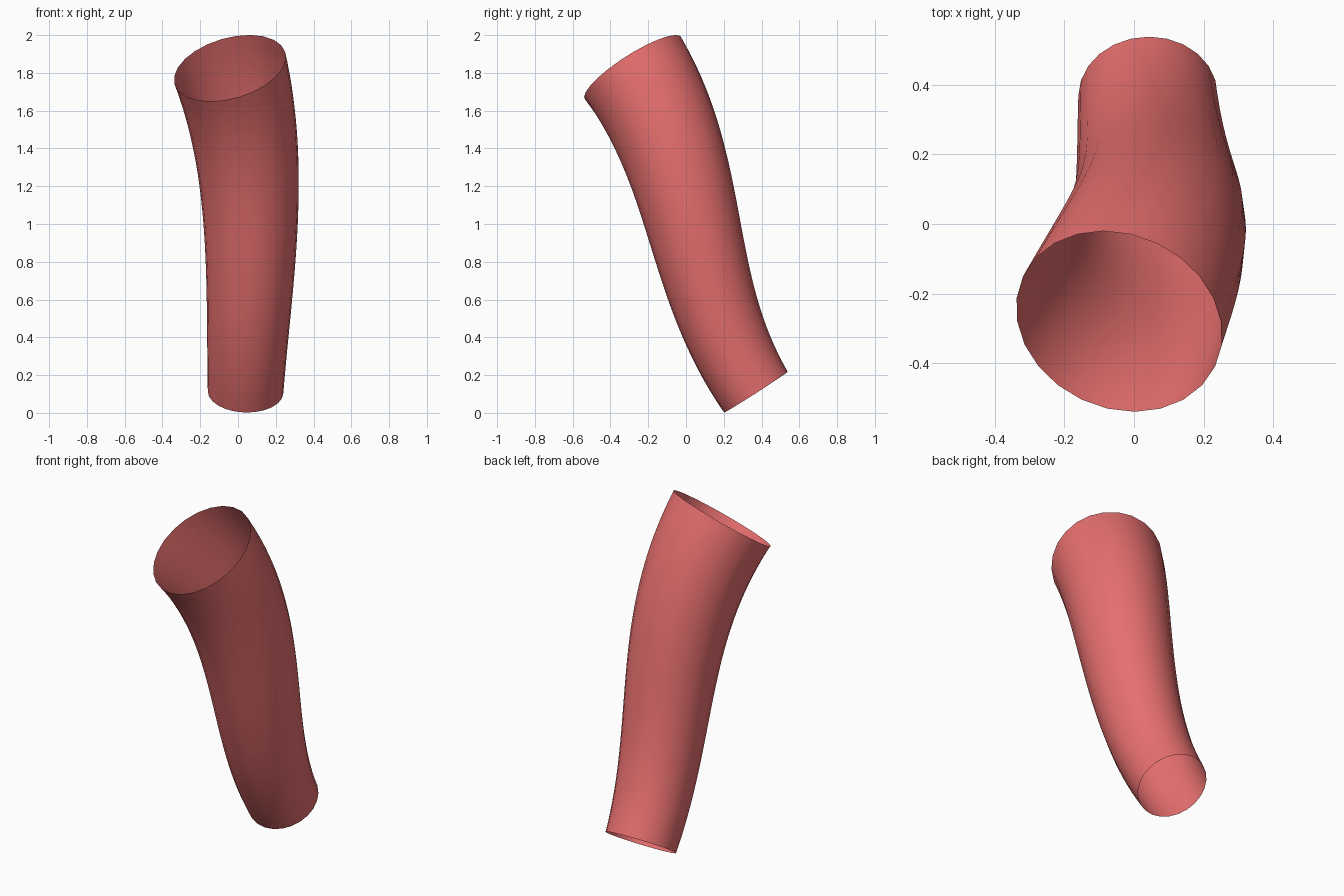
import bpy, bmesh, math
from mathutils import Vector

if "Cube" in bpy.data.objects:
    bpy.data.objects.remove(bpy.data.objects["Cube"])

SIDES, RINGS = 24, 32
START, END = Vector((0.04, 0.37, 0.11)), Vector((-0.043, -0.28, 1.825))
T0, T1 = Vector((0.05, -1.1, 1.715)), Vector((-0.5, -1.1, 1.715))


def centre(t):
    """Point and direction on the S-shaped centre line."""
    p = ((2*t**3 - 3*t**2 + 1)*START + (t**3 - 2*t**2 + t)*T0
         + (3*t**2 - 2*t**3)*END + (t**3 - t**2)*T1)
    d = ((6*t**2 - 6*t)*(START - END) + (3*t**2 - 4*t + 1)*T0
         + (3*t**2 - 2*t)*T1)
    return p, d.normalized()


# Open tube that widens towards the top
bm = bmesh.new()
rings = []
for i in range(RINGS + 1):
    t = i / RINGS
    p, d = centre(t)
    r = 0.2 + 0.085*t + 0.02*t*t
    u = Vector((0, 1, 0)).cross(d).normalized()
    v = d.cross(u)
    rings.append([bm.verts.new(p + r*(math.cos(a)*u + math.sin(a)*v))
                  for a in (2*math.pi*k/SIDES for k in range(SIDES))])
for lo, hi in zip(rings, rings[1:]):
    for k in range(SIDES):
        n = (k + 1) % SIDES
        bm.faces.new((lo[k], lo[n], hi[n], hi[k])).smooth = True

mesh = bpy.data.meshes.new("curved_tube")
bm.to_mesh(mesh)
bm.free()
tube = bpy.data.objects.new("curved_tube", mesh)
bpy.context.collection.objects.link(tube)

mat = bpy.data.materials.new("soft_red")
mat.diffuse_color = (0.8, 0.16, 0.16, 1)
mat.use_nodes = True
mat.node_tree.nodes["Principled BSDF"].inputs["Base Color"].default_value = mat.diffuse_color
mesh.materials.append(mat)
